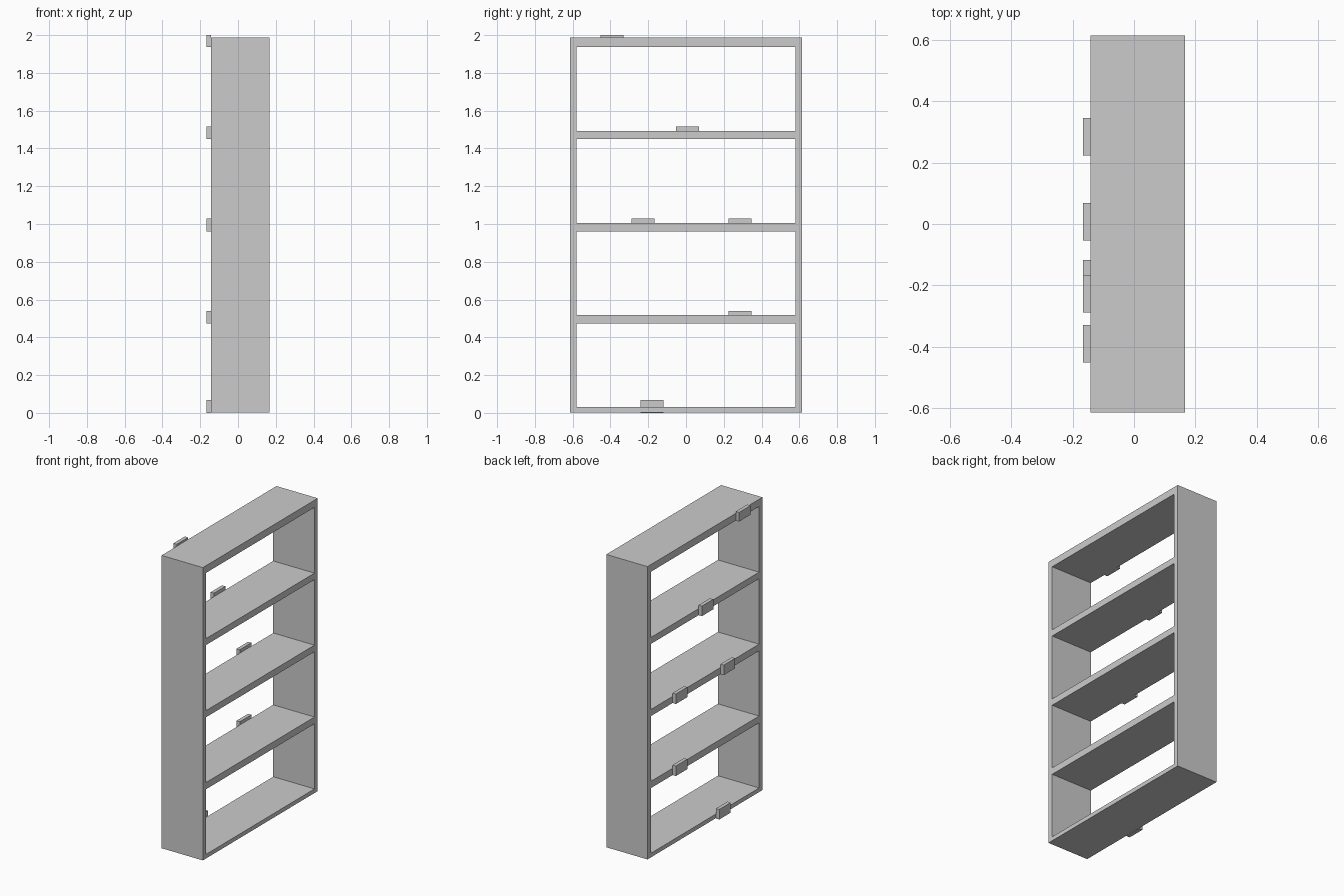
import bpy, bmesh

if "Cube" in bpy.data.objects:
    bpy.data.objects.remove(bpy.data.objects["Cube"])

BACK, FRONT = -0.142, 0.167          # carcass depth along x
TAG_X = -0.167                       # outer face of the label holders
HALF_W, INNER_W = 0.615, 0.58        # outer and inner half width
# bottom and top height of every shelf
SHELVES = [(0.003, 0.031), (0.472, 0.518), (0.96, 1.005), (1.449, 1.493), (1.938, 1.987)]
# shelf index and centre y of every label holder
TAGS = [(0, -0.179), (1, 0.285), (2, -0.227), (2, 0.285), (3, 0.007), (4, -0.391)]
TAG_W, TAG_H = 0.122, 0.066


def add_object(name, bm):
    bmesh.ops.recalc_face_normals(bm, faces=bm.faces[:])
    mesh = bpy.data.meshes.new(name)
    bm.to_mesh(mesh)
    bm.free()
    obj = bpy.data.objects.new(name, mesh)
    bpy.context.collection.objects.link(obj)
    return obj


def box(name, lo, hi):
    bm = bmesh.new()
    bmesh.ops.create_cube(bm, size=1)
    for v in bm.verts:
        v.co = [(a + b) / 2 + c * (b - a) for a, b, c in zip(lo, hi, v.co)]
    return add_object(name, bm)


# Carcass: ladder-shaped profile of uprights and shelves, extruded in depth
bm = bmesh.new()
ys = [-HALF_W, -INNER_W, INNER_W, HALF_W]
zs = [z for shelf in SHELVES for z in shelf]
grid = [[bm.verts.new((BACK, y, z)) for z in zs] for y in ys]
for i in range(len(ys) - 1):
    for j in range(len(zs) - 1):
        if i != 1 or j % 2 == 0:     # leave the bays between shelves open
            bm.faces.new((grid[i][j], grid[i + 1][j], grid[i + 1][j + 1], grid[i][j + 1]))
ext = bmesh.ops.extrude_face_region(bm, geom=bm.faces[:], use_keep_orig=True)
for v in ext["geom"]:
    if isinstance(v, bmesh.types.BMVert):
        v.co.x = FRONT
add_object("shelf_carcass", bm)

# Label holders on the shelf edges, flush with the shelf undersides
for n, (shelf, y) in enumerate(TAGS):
    z = 0.0 if shelf == 0 else SHELVES[shelf][0]
    top = 2.0 if shelf == len(SHELVES) - 1 else z + TAG_H + 0.002
    box(f"label_holder_{n + 1}", (TAG_X, y - TAG_W / 2, z), (BACK, y + TAG_W / 2, top))
